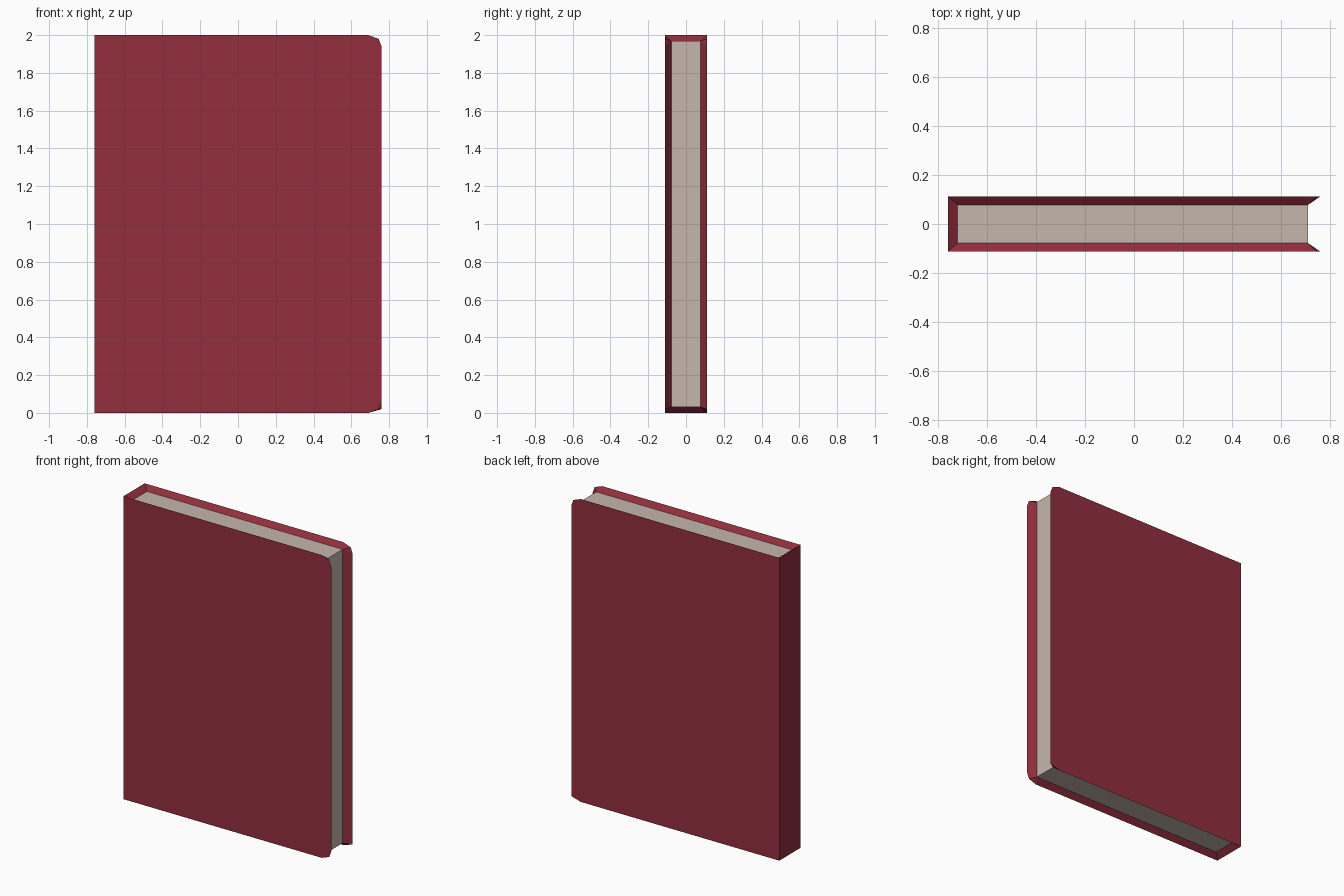
import bpy, bmesh

if "Cube" in bpy.data.objects:
    bpy.data.objects.remove(bpy.data.objects["Cube"])

X, Y = 0.76, 0.112            # outer half width and half thickness
PX0, PX1, PY = -0.72, 0.71, 0.078   # page block extents
PZ0, PZ1 = 0.03, 1.97


def material(name, rgb):
    m = bpy.data.materials.new(name)
    m.diffuse_color = (*rgb, 1)
    m.use_nodes = True
    m.node_tree.nodes["Principled BSDF"].inputs["Base Color"].default_value = m.diffuse_color
    return m


def finish(bm, name, mat):
    bmesh.ops.recalc_face_normals(bm, faces=bm.faces)
    me = bpy.data.meshes.new(name)
    bm.to_mesh(me)
    bm.free()
    me.materials.append(mat)
    ob = bpy.data.objects.new(name, me)
    bpy.context.collection.objects.link(ob)
    return ob


red = material("red_cover", (0.29, 0.028, 0.047))
cream = material("cream_paper", (0.56, 0.47, 0.41))

# Page block
bm = bmesh.new()
bmesh.ops.create_cube(bm, size=1)
for v in bm.verts:
    v.co.x = PX1 if v.co.x > 0 else PX0
    v.co.y = PY if v.co.y > 0 else -PY
    v.co.z = PZ1 if v.co.z > 0 else PZ0
finish(bm, "pages", cream)

# Cover: two boards with clipped corners, rims sloping in to the pages
bm = bmesh.new()
inner_xz = [(PX0, PZ1), (PX1, PZ1), (PX1, PZ0), (PX0, PZ0)]
top = [(-X, 2), (0.69, 2), (0.745, 1.98), (X, 1.94)]
front = top + [(X, 0.06), (0.745, 0.02), (0.69, 0), (-X, 0)]
back = top + [(X, 0.02), (0.69, 0), (-X, 0)]
spine = []
for side, outline in ((-1, front), (1, back)):
    outer = [bm.verts.new((x, side * Y, z)) for x, z in outline]
    inner = [bm.verts.new((x, side * PY, z)) for x, z in inner_xz]
    bm.faces.new(outer)
    n = len(outer)
    near = [inner[0]] + [inner[1]] * 3 + [inner[2]] * (n - 5) + [inner[3]]
    for i in range(n - 1):
        quad = [outer[i], outer[i + 1], near[i + 1], near[i]]
        bm.faces.new(list(dict.fromkeys(quad)))
    spine.append((outer[0], outer[-1], inner[0], inner[3]))

# Spine: outside face plus the sloped rims at head and foot
(a_top, a_bot, a_it, a_ib), (b_top, b_bot, b_it, b_ib) = spine
bm.faces.new((a_top, a_bot, b_bot, b_top))
bm.faces.new((a_top, b_top, b_it, a_it))
bm.faces.new((a_bot, a_ib, b_ib, b_bot))
finish(bm, "cover", red)
